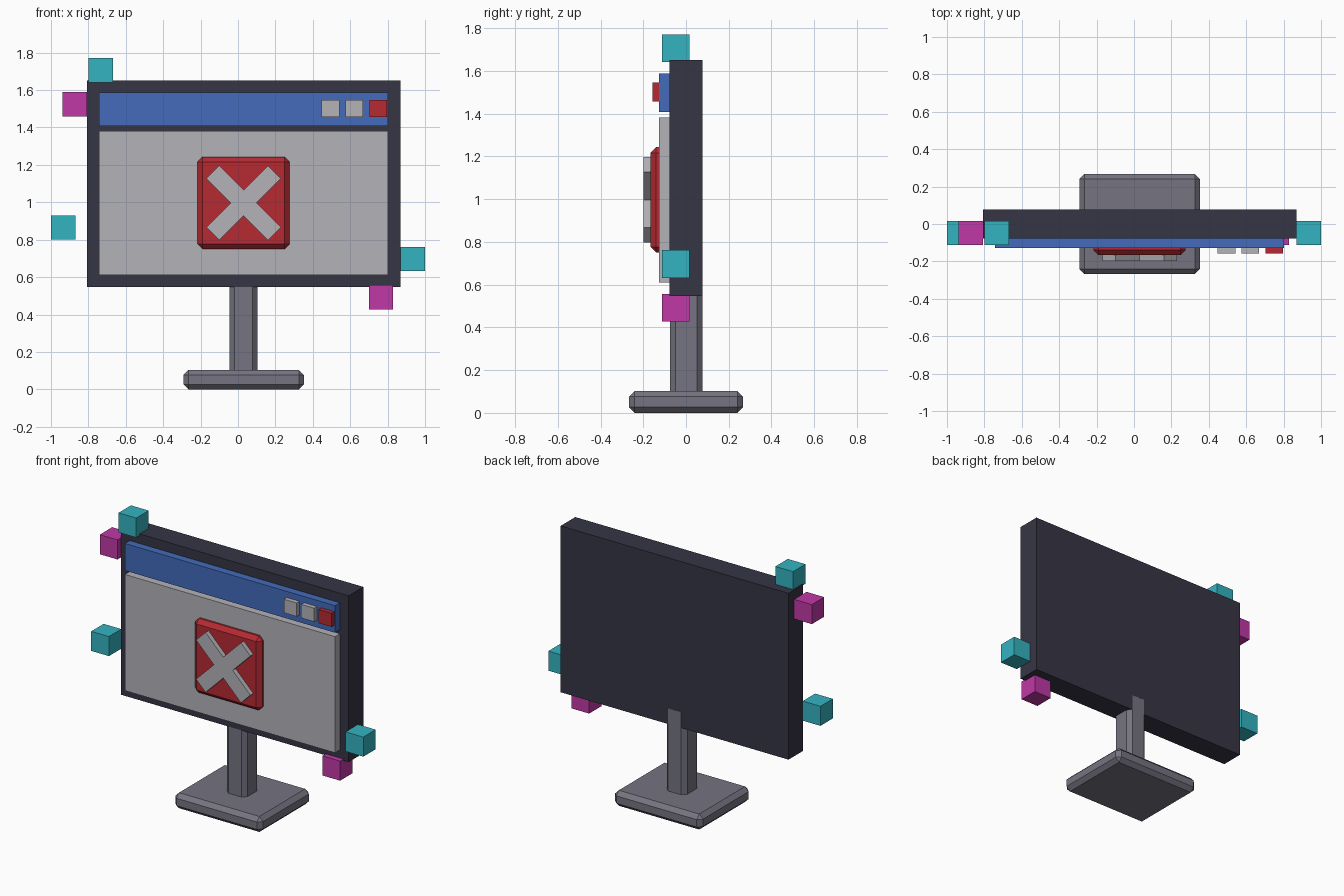
import bpy
import math

if "Cube" in bpy.data.objects:
    bpy.data.objects.remove(bpy.data.objects["Cube"], do_unlink=True)


def to_linear(c):
    c /= 255
    return c / 12.92 if c <= 0.04045 else ((c + 0.055) / 1.055) ** 2.4


def material(name, *rgb):
    mat = bpy.data.materials.new(name)
    mat.use_nodes = True
    colour = tuple(to_linear(c) for c in rgb) + (1,)
    mat.diffuse_color = colour
    for node in mat.node_tree.nodes:
        if node.type == "BSDF_PRINCIPLED":
            node.inputs["Base Color"].default_value = colour
    return mat


dark = material("dark casing", 54, 53, 69)
pale = material("pale grey", 179, 178, 184)
blue = material("title blue", 67, 107, 187)
red = material("alert red", 181, 42, 50)
metal = material("stand grey", 117, 116, 129)
cyan = material("cyan", 52, 179, 192)
magenta = material("magenta", 192, 56, 167)


def box(name, mat, x, y, z, chamfer=0, turn=0):
    """Box from (min, max) ranges, optionally chamfered or turned about y."""
    bpy.ops.mesh.primitive_cube_add(size=1)
    obj = bpy.context.object
    obj.name = name
    obj.location = [(a + b) / 2 for a, b in (x, y, z)]
    obj.scale = [b - a for a, b in (x, y, z)]
    bpy.ops.object.transform_apply(location=False, rotation=False, scale=True)
    obj.rotation_euler.y = turn
    if chamfer:
        bevel = obj.modifiers.new("chamfer", "BEVEL")
        bevel.width = chamfer
        bevel.segments = 1
    obj.data.materials.append(mat)
    return obj


def around(centre, size):
    return (centre - size / 2, centre + size / 2)


MID = 0.03      # centre line of the monitor
BACK = 0.077    # half depth of the casing
CHAMFER = 0.027

# Stand
box("stand_base", metal, around(MID, 0.645), (-0.267, 0.267), (0, 0.103), CHAMFER)
box("stand_post", metal, around(MID, 0.15), (-0.076, 0.078), (0.05, 0.68), CHAMFER)

# Monitor casing and window panels
box("monitor_casing", dark, around(MID, 1.675), (-BACK, BACK), (0.547, 1.652))
box("window_panel", pale, around(MID, 1.545), (-0.127, -BACK), (0.61, 1.382))
box("title_bar", blue, around(MID, 1.545), (-0.127, -BACK), (1.408, 1.588))

# Title bar buttons
for name, mat, x in (("minimise_button", pale, 0.494),
                     ("maximise_button", pale, 0.622),
                     ("close_button", red, 0.75)):
    box(name, mat, around(x, 0.095), (-0.157, -0.12), around(1.502, 0.09))

# Warning tile with a diagonal cross
ICON_Z = 0.997
box("warning_tile", red, around(MID, 0.493), (-0.167, -0.09),
    around(ICON_Z, 0.493), CHAMFER)
for side, turn in (("left", 45), ("right", -45)):
    box("cross_bar_" + side, pale, around(MID, 0.466), (-0.198, -0.14),
        around(ICON_Z, 0.098), turn=math.radians(turn))

# Floating pixel cubes
for i, (mat, x, z) in enumerate(((cyan, -0.734, 1.706), (magenta, -0.872, 1.524),
                                 (cyan, -0.935, 0.865), (cyan, 0.935, 0.697),
                                 (magenta, 0.765, 0.492))):
    box(f"pixel_cube_{i + 1}", mat, around(x, 0.13), around(-0.048, 0.13),
        around(z, 0.13))
